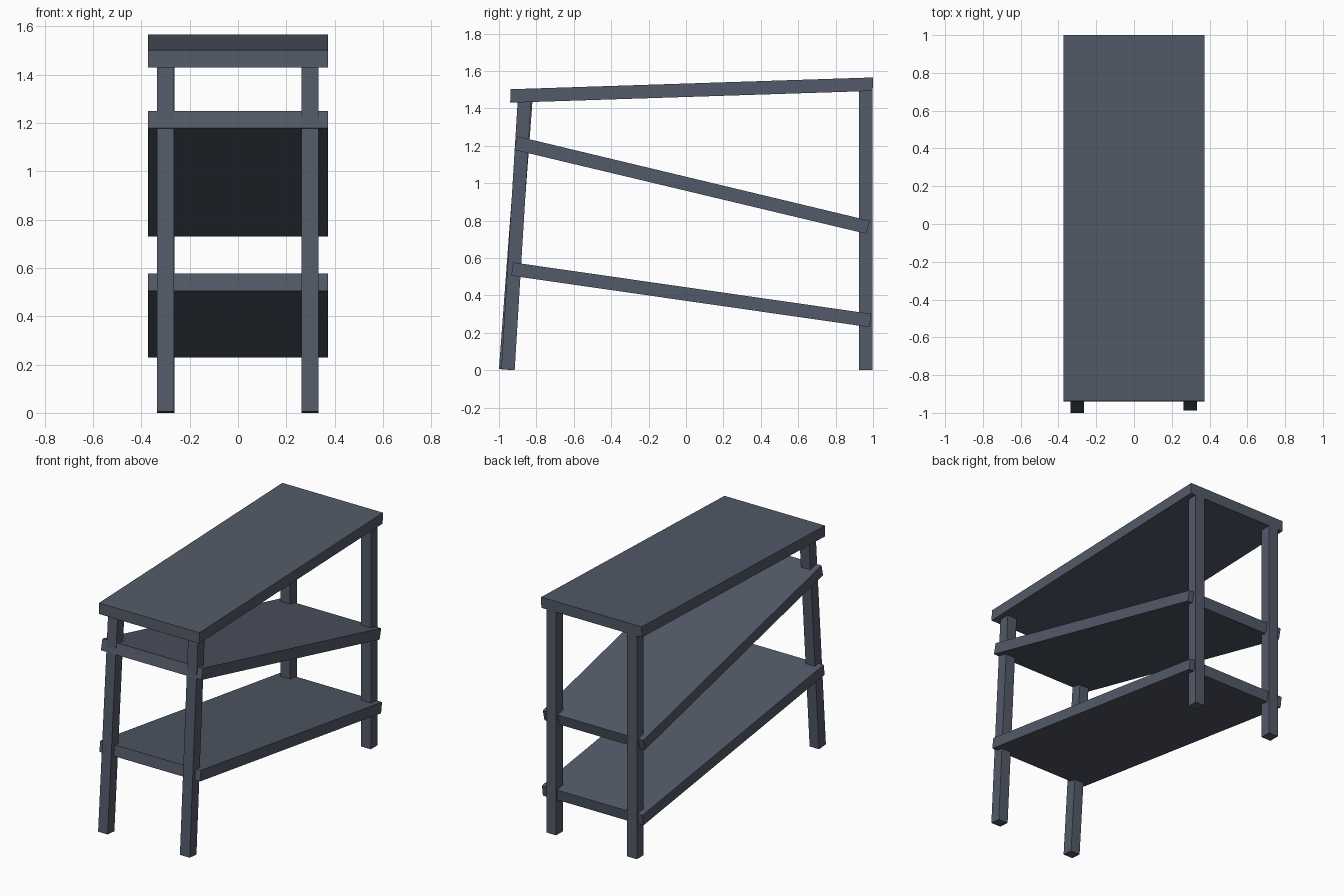
import bpy, bmesh

if "Cube" in bpy.data.objects:
    bpy.data.objects.remove(bpy.data.objects["Cube"])

slate = bpy.data.materials.new("slate_grey")
slate.diffuse_color = (0.085, 0.103, 0.139, 1)
slate.use_nodes = True
slate.node_tree.nodes["Principled BSDF"].inputs["Base Color"].default_value = slate.diffuse_color


def extrude_profile(name, profile, x0, x1):
    """Extrude a side (y, z) outline from x0 to x1."""
    bm = bmesh.new()
    face = bm.faces.new([bm.verts.new((x0, y, z)) for y, z in profile])
    out = bmesh.ops.extrude_face_region(bm, geom=[face])
    moved = [v for v in out["geom"] if isinstance(v, bmesh.types.BMVert)]
    bmesh.ops.translate(bm, verts=moved, vec=(x1 - x0, 0, 0))
    bmesh.ops.recalc_face_normals(bm, faces=bm.faces)
    mesh = bpy.data.meshes.new(name)
    bm.to_mesh(mesh)
    bm.free()
    mesh.materials.append(slate)
    obj = bpy.data.objects.new(name, mesh)
    bpy.context.collection.objects.link(obj)
    return obj


# Sloping boards
W = 0.372
extrude_profile("top_board", [(-0.94, 1.43), (-0.938, 1.502), (1.0, 1.565), (0.998, 1.493)], -W, W)
extrude_profile("middle_shelf", [(-0.918, 1.178), (-0.901, 1.25), (0.982, 0.799), (0.965, 0.729)], -W, W)
extrude_profile("lower_shelf", [(-0.934, 0.505), (-0.924, 0.576), (0.991, 0.301), (0.981, 0.23)], -W, W)

# Upright back legs
for side, x0, x1 in (("left", -0.335, -0.263), ("right", 0.262, 0.334)):
    extrude_profile("back_leg_" + side, [(0.926, 0), (0.998, 0), (0.998, 1.52), (0.926, 1.52)], x0, x1)

# Leaning front legs, the left one leaning slightly more
for side, x0, x1, foot, head in (("left", -0.335, -0.265, -0.964, -0.856),
                                 ("right", 0.262, 0.334, -0.952, -0.863)):
    h = 0.036
    extrude_profile("front_leg_" + side,
                    [(foot - h, 0.006), (foot + h, 0.0), (head + h, 1.45), (head - h, 1.455)], x0, x1)
